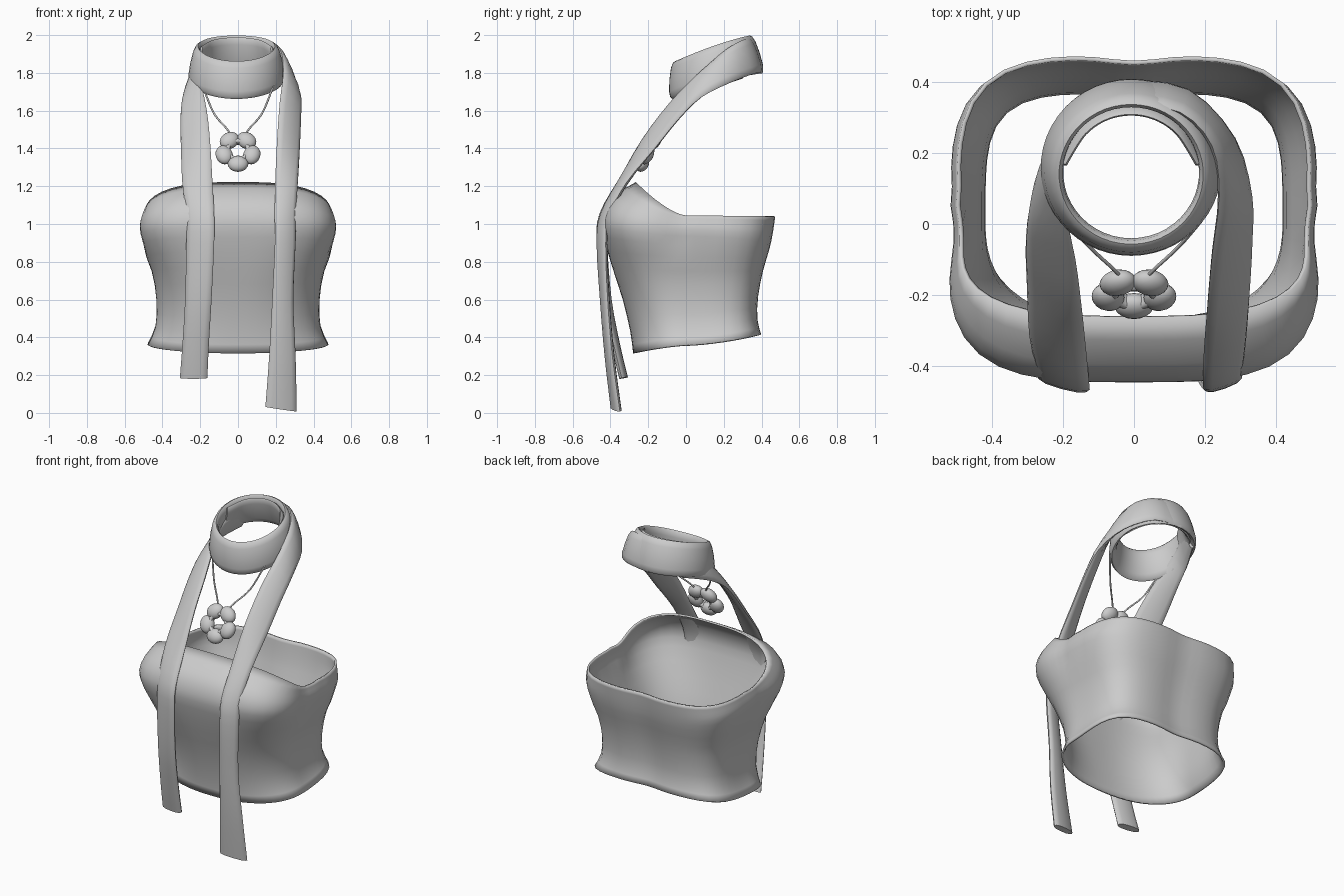
import bpy, bmesh, math
from mathutils import Vector, Matrix

if "Cube" in bpy.data.objects:
    bpy.data.objects.remove(bpy.data.objects["Cube"])

grey = bpy.data.materials.new("soft grey")
grey.diffuse_color = (0.6, 0.6, 0.6, 1)
grey.use_nodes = True
grey.node_tree.nodes["Principled BSDF"].inputs["Base Color"].default_value = grey.diffuse_color


def finish(name, bm, recalc=True):
    if recalc:
        bmesh.ops.recalc_face_normals(bm, faces=bm.faces[:])
    me = bpy.data.meshes.new(name)
    bm.to_mesh(me)
    bm.free()
    ob = bpy.data.objects.new(name, me)
    bpy.context.collection.objects.link(ob)
    me.materials.append(grey)
    for p in me.polygons:
        p.use_smooth = True
    return ob


def smooth_rows(rows, steps=3, closed=False):
    """Catmull-Rom interpolation of equally long tuples."""
    p = [Vector(r) for r in rows]
    n = len(p)
    get = (lambda i: p[i % n]) if closed else (lambda i: p[max(0, min(n - 1, i))])
    out = []
    for i in range(n if closed else n - 1):
        a, b, c, d = (get(i + k) for k in (-1, 0, 1, 2))
        for s in range(steps):
            t = s / steps
            out.append(0.5 * (2 * b + (c - a) * t + (2 * a - 5 * b + 4 * c - d) * t * t
                              + (3 * b - a - 3 * c + d) * t ** 3))
    if not closed:
        out.append(p[-1])
    return out


def ribbon(name, rows, thick, closed=False, sides=12):
    """Sweep a padded flat section; each row is a centre and a half-width vector."""
    rows = smooth_rows(rows, 3, closed)
    n = len(rows)
    bm = bmesh.new()
    rings = []
    for i, r in enumerate(rows):
        c, h = Vector(r[:3]), Vector(r[3:])
        nxt = rows[(i + 1) % n] if closed else rows[min(i + 1, n - 1)]
        prv = rows[i - 1] if closed else rows[max(i - 1, 0)]
        nrm = (Vector(nxt[:3]) - Vector(prv[:3])).cross(h).normalized() * thick
        ring = []
        for k in range(sides):
            a = 2 * math.pi * k / sides
            u = math.copysign(abs(math.cos(a)) ** 0.7, math.cos(a))
            ring.append(bm.verts.new(c + h * u + nrm * math.sin(a)))
        rings.append(ring)
    for i in range(n if closed else n - 1):
        a, b = rings[i], rings[(i + 1) % n]
        for k in range(sides):
            m = (k + 1) % sides
            bm.faces.new((a[k], a[m], b[m], b[k]))
    if not closed:
        bm.faces.new(rings[0])
        bm.faces.new(rings[-1])
    ob = finish(name, bm)
    bpy.context.view_layer.objects.active = ob
    ob.select_set(True)
    bpy.ops.object.shade_smooth_by_angle(angle=math.radians(50))
    ob.select_set(False)
    return ob


# Strapless top: half width, front y, back y, z at front, side and back,
# then squareness of the front and back halves
levels = [
    (.478, -.28, .40, .315, .36, .415, 2.3, 4.2),
    (.437, -.295, .38, .43, .455, .50, 2.3, 4.2),
    (.432, -.335, .385, .60, .60, .62, 2.4, 4.2),
    (.457, -.39, .41, .77, .75, .75, 2.8, 4.0),
    (.512, -.435, .445, .93, .89, .87, 3.4, 3.9),
    (.529, -.445, .46, 1.03, .97, .94, 3.6, 3.9),
    (.522, -.395, .468, 1.14, 1.01, .99, 3.3, 3.9),
    (.512, -.265, .475, 1.222, 1.045, 1.04, 3.0, 3.9),
]
N = 56
bm = bmesh.new()
rings = []
for w, yf, yb, zf, zs, zb, ef, eb in smooth_rows(levels, 2):
    ring = []
    for k in range(N):
        a = 2 * math.pi * k / N
        c, s = math.cos(a), math.sin(a)
        e, depth, ze = (ef, -yf, zf) if s < 0 else (eb, yb, zb)
        r = (abs(c) ** e + abs(s) ** e) ** (-1 / e)
        v = r * abs(s)
        x = w * r * c
        y = math.copysign(depth * v, s)
        if w > .49:  # sides draw in under the arms
            x *= 1 - .04 * math.exp(-((y + .03) / .11) ** 2) - .02 * (y > .08)
        if s > 0:  # shallow dip along the spine
            y -= 0.015 * math.exp(-(x / 0.1) ** 2)
        ring.append(bm.verts.new((x, y, zs + (ze - zs) * v ** 1.5)))
    rings.append(ring)
for lo, hi in zip(rings, rings[1:]):
    for k in range(N):
        m = (k + 1) % N
        bm.faces.new((lo[k], lo[m], hi[m], hi[k]))
top = finish("strapless_top", bm, recalc=False)
wall = top.modifiers.new("cloth thickness", 'SOLIDIFY')
wall.thickness = 0.012
wall.offset = -1

# Scarf loop around the neck, raised at the back, with a second layer inside
def loop_row(a, inset, half):
    c, s = math.cos(a), math.sin(a)
    lean = 0.02 + 0.012 * s
    return (-.008 + (.223 - inset) * c, .152 + (.217 - inset) * s,
            1.83 + .068 * s + .015 * c * c, -lean * c, -lean * s, half)


ribbon("scarf_neck_loop", [loop_row(2 * math.pi * k / 16, 0, .1) for k in range(16)],
       0.023, closed=True)
ribbon("scarf_inner_layer", [loop_row(math.radians(5 + 17 * k), .028 - .012 * (k in (0, 10)), .09)
                             for k in range(11)], 0.014)

# Scarf tails, turning from upright at the neck to flat on the chest
ribbon("scarf_long_tail", [
    (-.02, .372, 1.89, 0, -.03, .095),
    (.14, .345, 1.89, -.01, -.03, .09),
    (.25, .23, 1.84, -.03, -.01, .09),
    (.285, .08, 1.74, -.045, 0, .07),
    (.277, -.06, 1.60, -.056, -.02, .045),
    (.267, -.20, 1.42, -.06, -.03, .025),
    (.257, -.335, 1.22, -.06, -.02, 0),
    (.25, -.425, 1.05, -.056, -.02, 0),
    (.25, -.445, .90, -.055, -.02, 0),
    (.237, -.43, .60, -.056, -.015, 0),
    (.235, -.405, .30, -.07, -.015, 0),
    (.228, -.37, .02, -.083, -.02, .012)], 0.02)
ribbon("scarf_short_tail", [
    (-.17, .30, 1.85, .02, 0, .08),
    (-.235, .16, 1.79, .025, 0, .07),
    (-.245, .04, 1.70, .05, 0, .05),
    (-.235, -.08, 1.57, .07, -.02, .03),
    (-.225, -.20, 1.42, .077, -.03, .02),
    (-.215, -.335, 1.22, .08, -.02, 0),
    (-.20, -.43, 1.05, .074, -.02, 0),
    (-.20, -.445, .90, .074, -.02, 0),
    (-.21, -.42, .60, .07, -.015, 0),
    (-.225, -.37, .35, .07, -.01, 0),
    (-.235, -.33, .185, .073, -.01, 0)], 0.02)

# Flower pendant: five puffy petals round an open centre, tilted to the chest
tilt = Matrix.Translation((0, -.195, 1.387)) @ Matrix.Rotation(math.radians(-28), 4, 'X')
bm = bmesh.new()
for k in range(5):
    turn = Matrix.Rotation(2 * math.pi * k / 5, 4, 'Y')
    bmesh.ops.create_uvsphere(
        bm, u_segments=16, v_segments=10, radius=1,
        matrix=tilt @ turn @ Matrix.Translation((0, 0, -.077))
        @ Matrix.Diagonal((.055, .034, .045, 1)))
finish("flower_petals", bm)

# Rounded ring that joins the petals
centre = []
for k in range(10):
    a = 2 * math.pi * k / 10
    p = tilt @ Vector((.056 * math.cos(a), 0, .056 * math.sin(a)))
    h = tilt.to_3x3() @ Vector((0, .022, 0))
    centre.append((*p, *h))
ribbon("flower_centre_ring", centre, 0.014, closed=True)

# Necklace cord on both sides
cu = bpy.data.curves.new("necklace_cord", 'CURVE')
cu.dimensions = '3D'
cu.bevel_depth = 0.005
cu.bevel_resolution = 2
for side in (-1, 1):
    pts = smooth_rows([(.19, .01, 1.74), (.13, -.06, 1.59),
                       (.06, -.125, 1.505), (.03, -.155, 1.46)], 5)
    sp = cu.splines.new('POLY')
    sp.points.add(len(pts) - 1)
    for q, p in zip(sp.points, pts):
        q.co = (p.x * side, p.y, p.z, 1)
cu.materials.append(grey)
cord = bpy.data.objects.new("necklace_cord", cu)
bpy.context.collection.objects.link(cord)
